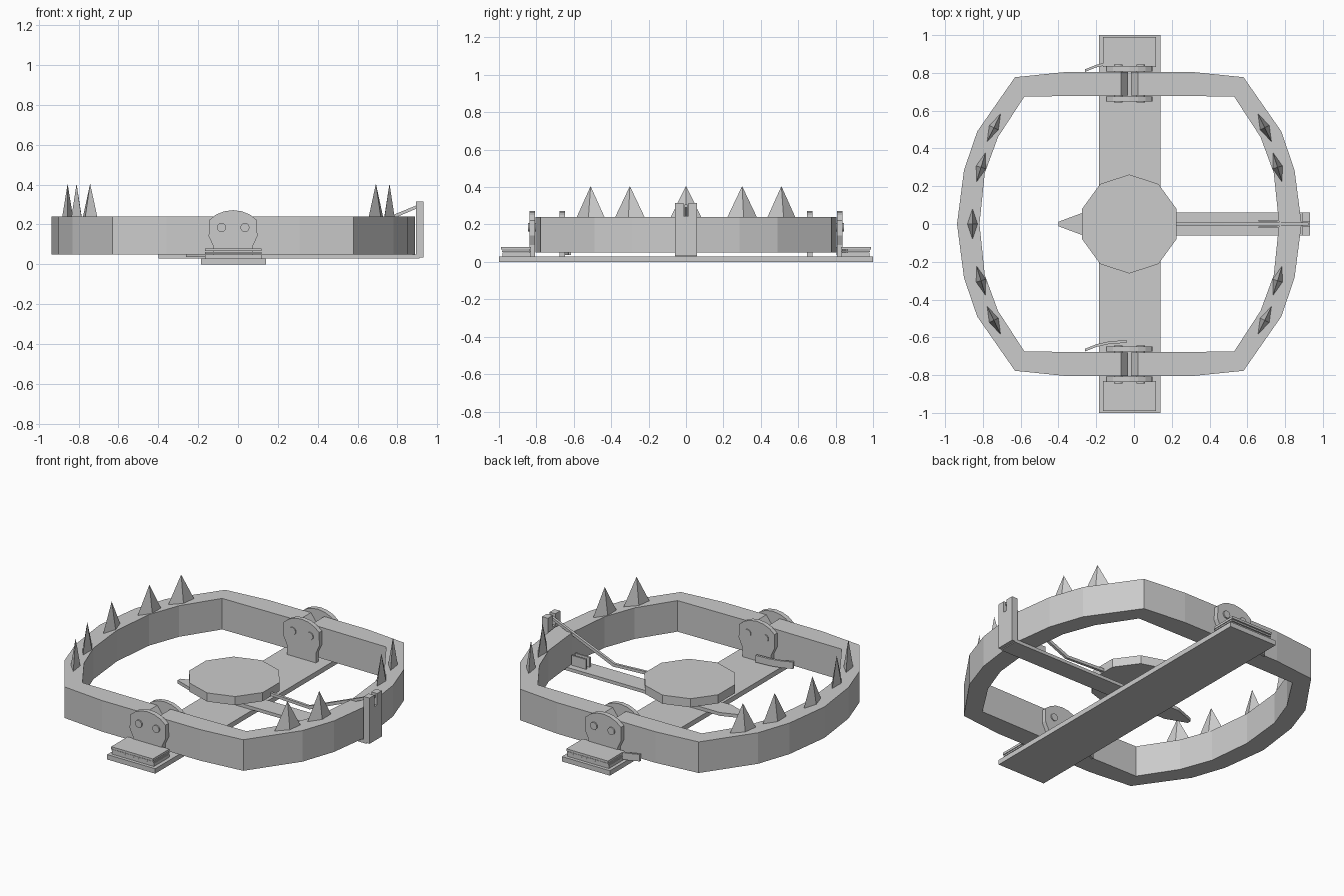
import bpy, bmesh, math
from mathutils import Vector

old = bpy.data.objects.get("Cube")
if old:
    bpy.data.objects.remove(old, do_unlink=True)

steel = bpy.data.materials.new("grey_steel")
steel.use_nodes = True
GREY = (0.6, 0.6, 0.6, 1)
steel.diffuse_color = GREY
steel.node_tree.nodes["Principled BSDF"].inputs["Base Color"].default_value = GREY

CX = -0.025  # shared centre line of pan, hinges and jaws


def finish(name, bm):
    bmesh.ops.recalc_face_normals(bm, faces=bm.faces)
    me = bpy.data.meshes.new(name)
    bm.to_mesh(me)
    bm.free()
    me.materials.append(steel)
    ob = bpy.data.objects.new(name, me)
    bpy.context.collection.objects.link(ob)
    return ob


def loft(name, rings):
    """Skin closed rings of equal length and cap both ends."""
    bm = bmesh.new()
    rows = [[bm.verts.new(p) for p in r] for r in rings]
    n = len(rows[0])
    for a, b in zip(rows, rows[1:]):
        for i in range(n):
            j = (i + 1) % n
            bm.faces.new((a[i], a[j], b[j], b[i]))
    bm.faces.new(rows[0])
    bm.faces.new(rows[-1])
    return finish(name, bm)


def prism_z(name, pts, z0, z1):
    return loft(name, [[(x, y, z) for x, y in pts] for z in (z0, z1)])


def prism_y(name, pts, y0, y1):
    return loft(name, [[(x, y, z) for x, z in pts] for y in (y0, y1)])


def box(name, x0, x1, y0, y1, z0, z1):
    return prism_z(name, [(x0, y0), (x1, y0), (x1, y1), (x0, y1)], z0, z1)


# Base strip
box("base_strip", -0.185, 0.14, -1, 1, 0, 0.03)

# Jaws: half outline of outer and inner edges, mirrored in y, then in x
outer = [(0.333, 0.805), (0.605, 0.777), (0.805, 0.49), (0.875, 0.285), (0.912, 0)]
inner = [(0.333, 0.677), (0.555, 0.675), (0.695, 0.46), (0.765, 0.27), (0.793, 0)]


def both_ways(pts):
    return pts + [(x, -y) for x, y in reversed(pts[:-1])]


LOW, HIGH = 0.05, 0.24
for side, name in ((-1, "right_jaw"), (1, "left_jaw")):
    rings = []
    for (ox, oy), (ix, iy) in zip(both_ways(outer), both_ways(inner)):
        o, i = CX + side * ox, CX + side * ix
        rings.append([(o, oy, LOW), (o, oy, HIGH), (i, iy, HIGH), (i, iy, LOW)])

    # Chamfered jaw ends between the hinge plates
    def end(gap, low, high, s):
        x = CX + side * gap
        return [(x, s * 0.805, low), (x, s * 0.805, high),
                (x, s * 0.68, high), (x, s * 0.68, low)]
    back = [end(0.008, 0.1, 0.19, 1), end(0.045, LOW, HIGH, 1)]
    front = [end(0.045, LOW, HIGH, -1), end(0.008, 0.1, 0.19, -1)]
    loft(name, back + rings + front)

# Teeth: four-sided spikes, long side along the jaw
teeth = [(-0.855, 0, 0)]
for s in (-1, 1):
    for x, y, lean in ((0.785, 0.3, 0.3), (0.717, 0.51, 0.45)):
        teeth += [(CX + x, s * y, s * lean), (CX - x, s * y, -s * lean)]
for k, (x, y, lean) in enumerate(teeth):
    along = Vector((-math.sin(lean), math.cos(lean), 0)) * 0.083
    across = Vector((math.cos(lean), math.sin(lean), 0)) * 0.027
    c = Vector((x, y, HIGH - 0.002))
    bm = bmesh.new()
    base = [bm.verts.new(c + d) for d in (along, across, -along, -across)]
    tip = bm.verts.new((x, y, 0.405))
    bm.faces.new(base)
    for i in range(4):
        bm.faces.new((base[i], base[(i + 1) % 4], tip))
    finish(f"tooth_{k + 1}", bm)

# Hinges at the front and back
half = [(0.098, 0.03), (0.098, 0.09), (0.122, 0.14), (0.12, 0.222),
        (0.085, 0.25), (0.045, 0.266), (0, 0.272)]
plate = [(CX + x, z) for x, z in half] + [(CX - x, z) for x, z in reversed(half[:-1])]
for s, end_name in ((-1, "front"), (1, "back")):
    prism_y(f"{end_name}_outer_hinge_plate", plate, s * 0.807, s * 0.837)
    prism_y(f"{end_name}_inner_hinge_plate", plate, s * 0.648, s * 0.675)
    for px in (-0.058, 0.06):
        circle = [(CX + px + 0.023 * math.cos(a * math.pi / 6),
                   0.185 + 0.023 * math.sin(a * math.pi / 6)) for a in range(12)]
        prism_y(f"{end_name}_hinge_pin", circle, s * 0.642, s * 0.845)

    # Folded leaf spring on the end of the strip
    for z0, z1, reach in ((0.03, 0.05, 0.98), (0.053, 0.062, 0.985), (0.066, 0.08, 0.99)):
        y0, y1 = sorted((s * 0.83, s * reach))
        box(f"{end_name}_leaf_spring", -0.165, 0.117, y0, y1, z0, z1)

    # Curved catch lever on the back side of the hinge
    y = 0.835 if s > 0 else -0.645
    path = [(-0.26, -0.03), (-0.2, -0.006), (-0.13, 0.01), (-0.04, 0.016)]
    band = [(x, y + d) for x, d in path] + [(x, y + d + 0.014) for x, d in reversed(path)]
    prism_z(f"{end_name}_catch_lever", band, 0.038, 0.08)

# Cross arm with pointed end
prism_z("cross_arm", [(-0.4, -0.012), (-0.27, -0.06), (0.91, -0.06),
                      (0.91, 0.06), (-0.27, 0.06), (-0.4, 0.012)], 0.03, 0.05)

# Post with slotted top
slot = [(-0.06, 0.035), (0.06, 0.035), (0.06, 0.315), (0.013, 0.315),
        (0.013, 0.245), (-0.013, 0.245), (-0.013, 0.315), (-0.06, 0.315)]
loft("slotted_post", [[(x, y, z) for y, z in slot] for x in (0.893, 0.932)])

# Trigger pan on a short stem
pan = [(CX + 0.262 * math.sin(k * math.pi / 5), 0.262 * math.cos(k * math.pi / 5))
       for k in range(10)]
prism_z("trigger_pan", pan, 0.115, 0.168)
box("pan_stem", CX - 0.06, CX + 0.06, -0.05, 0.05, 0.03, 0.12)

# Trigger bar from the pan up into the post slot
prism_y("trigger_bar", [(0.18, 0.122), (0.49, 0.108), (0.925, 0.292),
                        (0.925, 0.308), (0.48, 0.126), (0.18, 0.14)], -0.008, 0.008)

# Ears on the arm beside the bar
for s in (-1, 1):
    y0, y1 = sorted((s * 0.012, s * 0.022))
    box("arm_ear", 0.66, 0.76, y0, y1, 0.05, 0.11)
